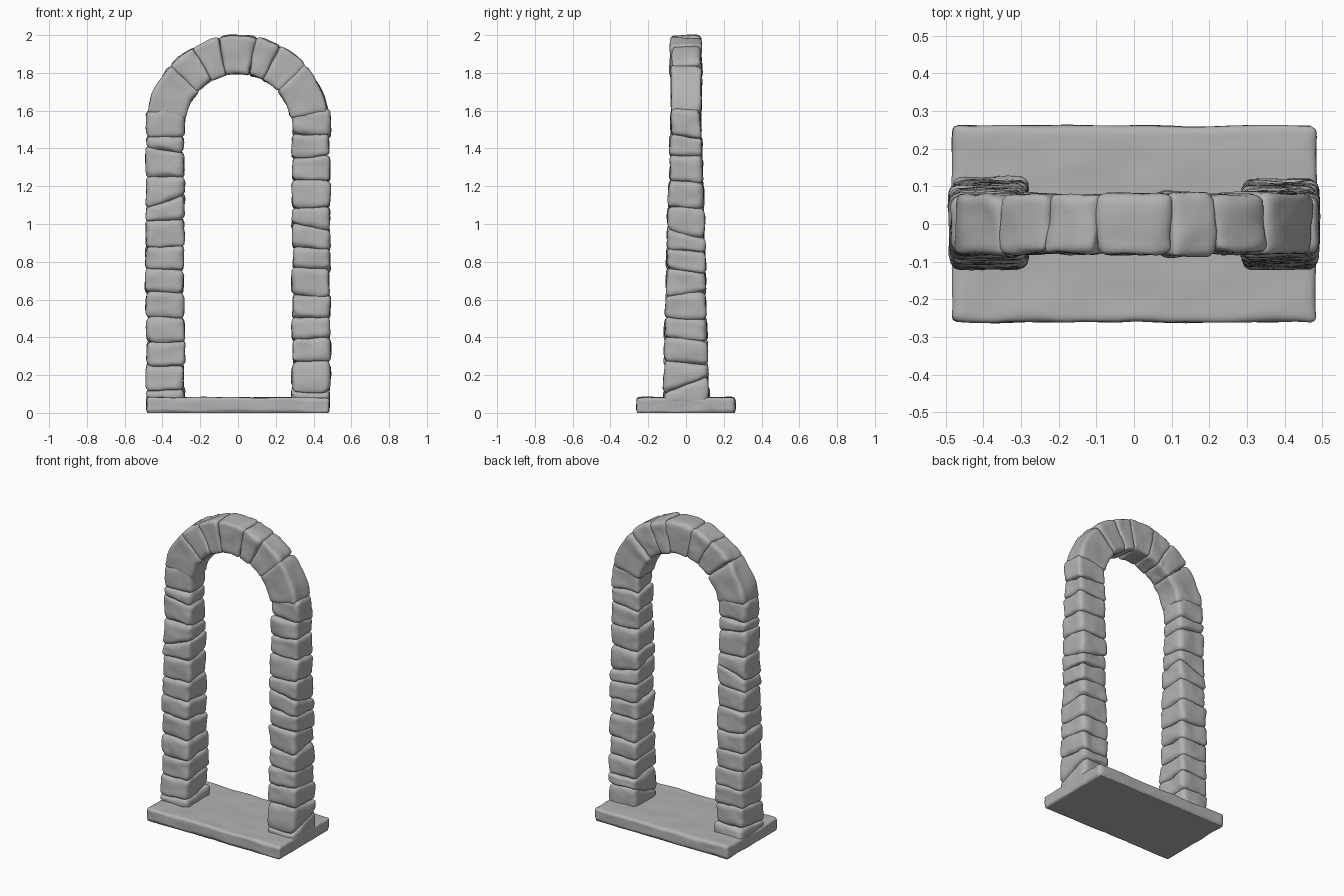
import bpy, bmesh, math, random
from mathutils import Vector, noise

random.seed(4)
old = bpy.data.objects.get("Cube")
if old:
    bpy.data.objects.remove(old)

GREY = (0.45, 0.45, 0.45, 1)
stone = bpy.data.materials.new("grey_stone")
stone.use_nodes = True
stone.diffuse_color = GREY
bsdf = stone.node_tree.nodes["Principled BSDF"]
bsdf.inputs["Base Color"].default_value = GREY
bsdf.inputs["Roughness"].default_value = 0.9


def rough_block(name, half, place, radius=0.03, bump=0.008, cuts=11, flat_base=False):
    """Rounded box in local units, sent to its place and roughened."""
    bm = bmesh.new()
    bmesh.ops.create_cube(bm, size=2)
    bmesh.ops.subdivide_edges(bm, edges=bm.edges[:], cuts=cuts, use_grid_fill=True)
    half = Vector(half)
    seed = Vector([random.uniform(-20, 20) for _ in range(3)])
    for v in bm.verts:
        # crowd the grid towards the edges, where the rounding is
        p = Vector([h * (0.4 * c + 0.6 * math.sin(c * math.pi / 2))
                    for h, c in zip(half, v.co)])
        bottom = v.co.z < -0.99
        r = radius * (1 + 0.5 * noise.noise(p * 9 + seed))
        r = min(r, min(half) * 0.9)
        core = Vector([max(r - h, min(h - r, c)) for h, c in zip(half, p)])
        d = p - core
        if d.length > 1e-6:
            p = core + d.normalized() * r
        q = place(p)
        q += noise.noise_vector(q * 10 + seed) * bump
        q += noise.noise_vector(q * 28 + seed) * bump * 0.4
        if flat_base and bottom:
            q.z = 0
        v.co = q
    bmesh.ops.recalc_face_normals(bm, faces=bm.faces[:])
    for f in bm.faces:
        f.smooth = True
    mesh = bpy.data.meshes.new(name)
    bm.to_mesh(mesh)
    bm.free()
    mesh.materials.append(stone)
    obj = bpy.data.objects.new(name, mesh)
    bpy.context.collection.objects.link(obj)
    return obj


# Base slab
rough_block("base_slab", (0.484, 0.261, 0.041), lambda p: p + Vector((0, 0, 0.041)),
            radius=0.018, bump=0.005, cuts=27, flat_base=True)

# Pillars: each joint is a height with an optional x slope and y slope
HALF_X, MID_X, OVERLAP = 0.101, 0.387, 0.004


def half_depth(z):
    return 0.124 - 0.029 * z


def pillar(side_name, side, joints):
    planes = []
    for j in joints:
        z, sx, sy = (j, random.uniform(-.07, .07), random.uniform(-.13, .13)) \
            if isinstance(j, float) else j
        planes.append((z, sx, sy))
    for i, (low, high) in enumerate(zip(planes, planes[1:])):
        hz = (high[0] - low[0]) / 2 + OVERLAP
        mid = (low[0] + high[0]) / 2
        shift = random.uniform(-0.004, 0.004)
        hy = half_depth(mid) + random.uniform(-0.003, 0.004)

        def place(p):
            t = (p.z / hz + 1) / 2
            z = [j[0] + j[1] * p.x + j[2] * p.y for j in (low, high)]
            z[0], z[1] = z[0] - OVERLAP, z[1] + OVERLAP
            height = z[0] + (z[1] - z[0]) * t
            taper = half_depth(height) / half_depth(mid)
            return Vector((side * MID_X + p.x + shift, p.y * taper, height))

        rough_block(f"{side_name}_pillar_stone_{i + 1}", (HALF_X, hy, hz), place)


pillar("right", -1, [0.06, (0.13, 0.05, 0.1), 0.26, 0.38, 0.505, 0.63, 0.755, 0.885,
                     1.025, (1.125, 0.35, 0.1), 1.245, (1.395, -0.15, 0.05),
                     1.465, (1.605, 0, 0)])
pillar("left", 1, [0.05, (0.15, 0, 0.42), (0.265, 0, -0.1), (0.385, 0.05, -0.1), 0.5,
                   0.63, 0.755, 0.865, (0.965, -0.25, -0.25), 1.085, 1.225, 1.355,
                   1.465, (1.605, 0, 0)])

# Arch: wedge stones between joint angles, measured from the crown
CENTRE_Z, R_IN, R_OUT = 1.515, 0.28, 0.484
angles = [-81, -48, -29, -12, 12, 27, 47, 81]
R_MID = (R_IN + R_OUT) / 2
for i, (a, b) in enumerate(zip(angles, angles[1:])):
    mid, half_angle = math.radians(a + b) / 2, math.radians(b - a) / 2 + 0.01
    hu = half_angle * R_MID
    lean = 0 if i in (0, 3, 6) else random.uniform(-0.3, 0.3)

    def place_wedge(p):
        angle = mid + p.x / R_MID + lean * p.y
        r = R_MID + p.z
        return Vector((r * math.sin(angle), p.y, CENTRE_Z + r * math.cos(angle)))

    rough_block("keystone" if i == 3 else f"arch_stone_{i + 1}",
                (hu, 0.081 + random.uniform(-0.003, 0.003), (R_OUT - R_IN) / 2),
                place_wedge, radius=0.022)
